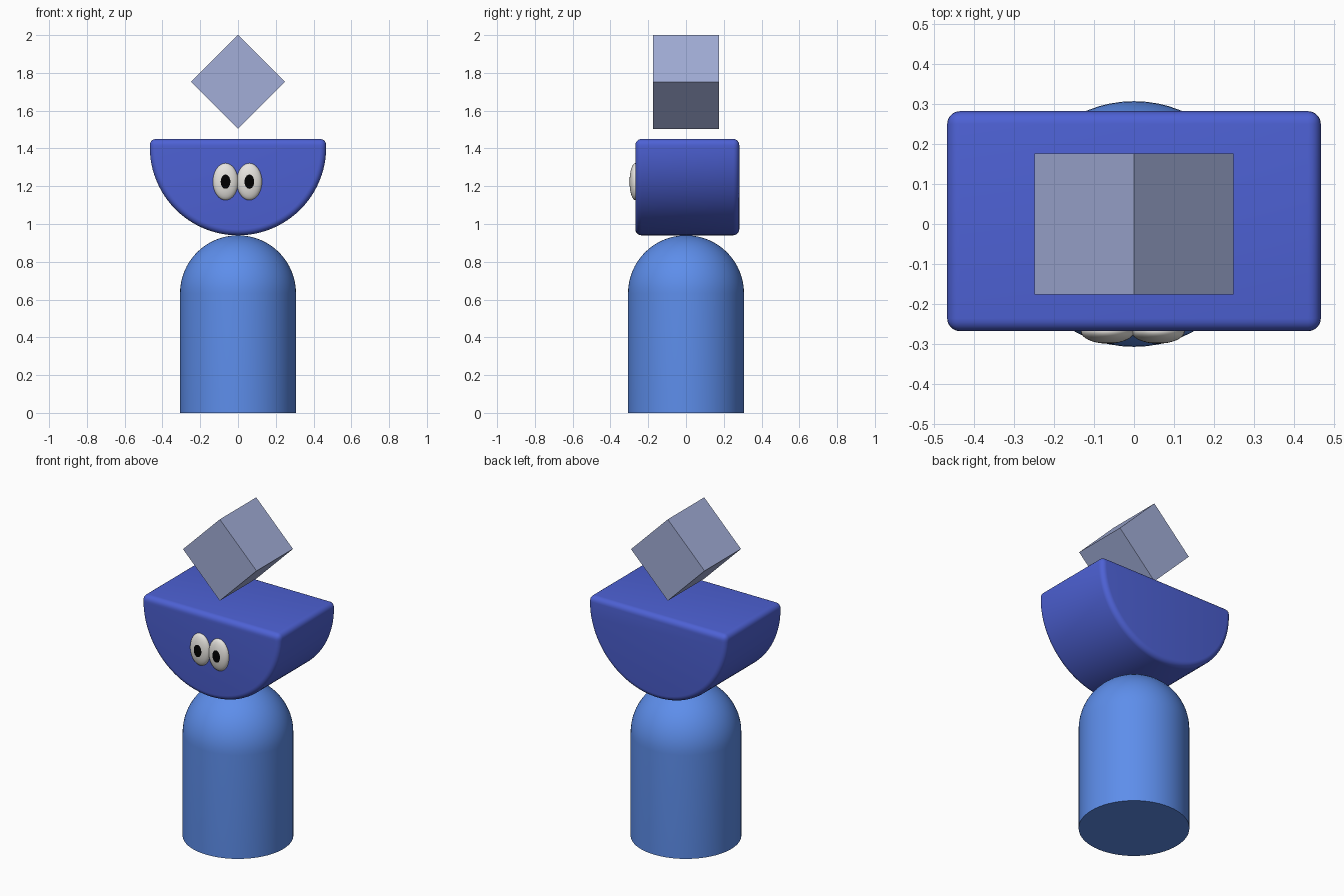
import bpy, bmesh, math
from mathutils import Matrix

if "Cube" in bpy.data.objects:
    bpy.data.objects.remove(bpy.data.objects["Cube"])


def material(name, color):
    m = bpy.data.materials.new(name)
    m.diffuse_color = (*color, 1)
    m.use_nodes = True
    m.node_tree.nodes["Principled BSDF"].inputs["Base Color"].default_value = m.diffuse_color
    return m


def finish(name, bm, mats, smooth=True):
    bmesh.ops.recalc_face_normals(bm, faces=bm.faces)
    mesh = bpy.data.meshes.new(name)
    bm.to_mesh(mesh)
    bm.free()
    for m in mats:
        mesh.materials.append(m)
    ob = bpy.data.objects.new(name, mesh)
    bpy.context.collection.objects.link(ob)
    if smooth:
        bpy.ops.object.select_all(action='DESELECT')
        ob.select_set(True)
        bpy.context.view_layer.objects.active = ob
        bpy.ops.object.shade_smooth_by_angle(angle=math.radians(40))
    return ob


body_blue = material("body_blue", (0.11, 0.27, 0.83))
head_blue = material("head_blue", (0.075, 0.12, 0.66))
pale_blue = material("pale_blue", (0.36, 0.42, 0.68))
eye_white = material("eye_white", (0.8, 0.78, 0.74))
black = material("pupil_black", (0.0, 0.0, 0.0))

# Body: closed cylinder with a hemispherical top
R, SHOULDER = 0.307, 0.633
bm = bmesh.new()
profile = [(0, 0), (R, 0)] + [
    (R * math.cos(a), SHOULDER + R * math.sin(a))
    for a in (math.pi / 2 * i / 16 for i in range(17))]
verts = [bm.verts.new((x, 0, z)) for x, z in profile]
edges = [bm.edges.new(p) for p in zip(verts, verts[1:])]
bmesh.ops.spin(bm, geom=verts + edges, axis=(0, 0, 1), cent=(0, 0, 0),
               angle=math.tau, steps=64)
bmesh.ops.remove_doubles(bm, verts=bm.verts, dist=1e-4)
finish("body", bm, [body_blue])

# Head: extruded half disc, flat side up, with rounded rims
HR, CENTRE, TOP, FRONT, BACK = 0.467, 1.407, 1.45, -0.268, 0.282
bm = bmesh.new()
outline = [(-HR, TOP)] + [
    (-HR * math.cos(a), CENTRE - HR * math.sin(a))
    for a in (math.pi * i / 48 for i in range(49))] + [(HR, TOP)]
face = bm.faces.new([bm.verts.new((x, FRONT, z)) for x, z in outline])
ext = bmesh.ops.extrude_face_region(bm, geom=[face])
moved = [v for v in ext["geom"] if isinstance(v, bmesh.types.BMVert)]
bmesh.ops.translate(bm, verts=moved, vec=(0, BACK - FRONT, 0))
if not face.is_valid or len(bm.faces) < len(outline) + 2:
    bmesh.ops.holes_fill(bm, edges=bm.edges)
bmesh.ops.recalc_face_normals(bm, faces=bm.faces)
rims = [e for e in bm.edges if e.calc_face_angle(0) > math.radians(40)]
bmesh.ops.bevel(bm, geom=rims, offset=0.032, segments=5, profile=0.5,
                affect='EDGES')
finish("head", bm, [head_blue])

# Eyes: flattened spheres with the pole forward, pole rings are the pupil
for side, x in (("left", -0.066), ("right", 0.060)):
    bm = bmesh.new()
    bmesh.ops.create_uvsphere(bm, u_segments=32, v_segments=16, radius=1)
    for f in bm.faces:
        f.material_index = int(f.calc_center_median().z > math.cos(math.radians(24)))
    bm.transform(Matrix.Translation((x, -0.268, 1.224))
                 @ Matrix.Diagonal((0.067, 0.031, 0.098, 1))
                 @ Matrix.Rotation(math.pi / 2, 4, 'X'))
    finish(side + "_eye", bm, [eye_white, black])

# Floating cube balanced on its edge
bm = bmesh.new()
bmesh.ops.create_cube(bm, size=0.352)
bm.transform(Matrix.Translation((0, 0, 1.752)) @ Matrix.Rotation(math.pi / 4, 4, 'Y'))
finish("floating_cube", bm, [pale_blue], smooth=False)
